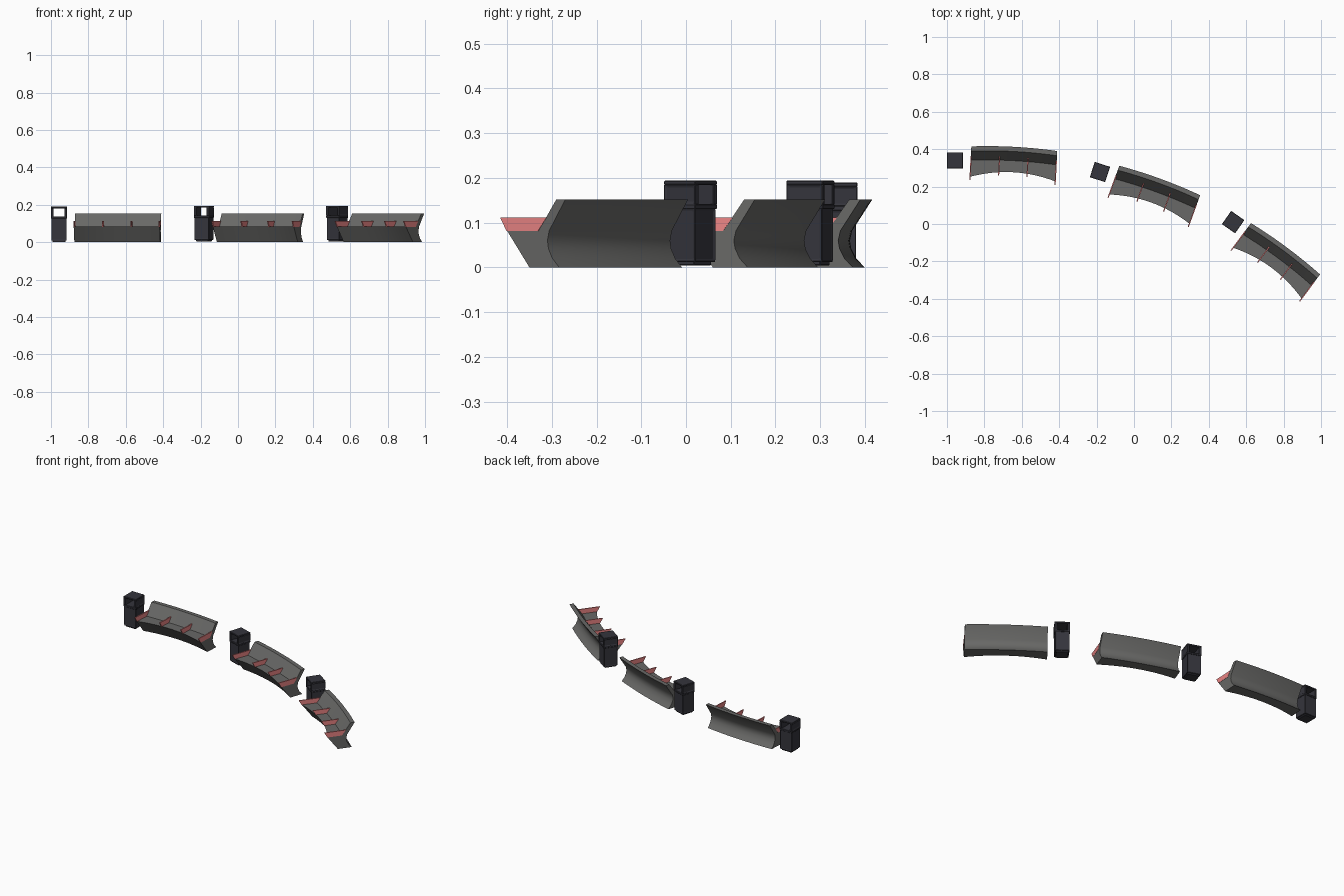
import bpy, bmesh
from math import radians
from mathutils import Matrix, Vector

if "Cube" in bpy.data.objects:
    bpy.data.objects.remove(bpy.data.objects["Cube"])


def material(name, rgb):
    m = bpy.data.materials.new(name)
    m.diffuse_color = (*rgb, 1)
    m.use_nodes = True
    m.node_tree.nodes["Principled BSDF"].inputs["Base Color"].default_value = m.diffuse_color
    return m


CONCRETE = material("dark_concrete", (0.14, 0.14, 0.135))
RED = material("red_panel", (0.85, 0.24, 0.24))
METAL = material("dark_metal", (0.035, 0.035, 0.045))
HALF = 0.23  # half length of a bench


def finish(name, bm, mat, place):
    bmesh.ops.recalc_face_normals(bm, faces=bm.faces)
    me = bpy.data.meshes.new(name)
    bm.to_mesh(me)
    bm.free()
    ob = bpy.data.objects.new(name, me)
    bpy.context.collection.objects.link(ob)
    ob.matrix_world = place
    me.materials.append(mat)
    return ob


def smooth(ob):
    bpy.ops.object.select_all(action='DESELECT')
    ob.select_set(True)
    bpy.context.view_layer.objects.active = ob
    bpy.ops.object.shade_smooth_by_angle(angle=radians(30))


# Bench cross-section: (y, z, forward bow at mid-length)
PROFILE = [(-.017, 0, .010), (-.036, .02, .010), (-.047, .042, .010),
           (-.050, .06, .010), (-.045, .082, .010), (0, .152, .010),
           (-.025, .152, .010), (-.074, .083, .010),
           (-.163, .083, .037), (-.100, 0, .030)]


def bench(i, place):
    # Curved seat and backrest lofted along the bow
    bm = bmesh.new()
    rings = []
    steps = 16
    for k in range(steps + 1):
        u = 2 * k / steps - 1
        rings.append([bm.verts.new((u * HALF, y + s * (1 - u * u), z))
                      for y, z, s in PROFILE])
    n = len(PROFILE)
    for a, b in zip(rings, rings[1:]):
        for j in range(n):
            bm.faces.new((a[j], a[(j + 1) % n], b[(j + 1) % n], b[j]))
    bm.faces.new(rings[0])
    bm.faces.new(rings[-1])
    smooth(finish(f"bench_body_{i}", bm, CONCRETE, place))

    # Four thin red armrest plates
    bm = bmesh.new()
    for u in (-1, -1 / 3, 1 / 3, 1):
        w = 1 - u * u
        f, b = .037 * w, .010 * w
        pts = [(-.076 + b, .081), (-.163 + f, .081),
               (-.181 + f, .112), (-.052 + b, .112)]
        x = u * (HALF - .002)
        face = bm.faces.new([bm.verts.new((x - .003, y, z)) for y, z in pts])
        ext = bmesh.ops.extrude_face_region(bm, geom=[face])
        vs = [v for v in ext["geom"] if isinstance(v, bmesh.types.BMVert)]
        bmesh.ops.translate(bm, verts=vs, vec=(.006, 0, 0))
    finish(f"armrest_plates_{i}", bm, RED, place)


def box(bm, lo, hi, inset_axes=""):
    lo, hi = Vector(lo), Vector(hi)
    m = Matrix.Translation((lo + hi) / 2) @ Matrix.Diagonal((*(hi - lo), 1))
    vs = bmesh.ops.create_cube(bm, size=1, matrix=m)["verts"]
    faces = list({f for v in vs for f in v.link_faces})
    for f in faces:
        f.normal_update()
    picked = [f for f in faces if any(
        abs(f.normal["xyz".index(a)]) > .9 and
        f.calc_center_median()["xyz".index(a)] * f.normal["xyz".index(a)] > .03
        for a in inset_axes)]
    if picked:
        bmesh.ops.inset_individual(bm, faces=picked, thickness=.010, depth=-.003)


def bin_unit(i, place):
    h = .043
    bm = bmesh.new()
    # Plinth and lower body with recessed panels
    box(bm, (-.034, -.034, 0), (.034, .034, .012))
    box(bm, (-.041, -.041, .008), (.041, .041, .13), "xy")
    # Hood: floor, side cheeks and lid around the through opening
    box(bm, (-h, -h, .126), (h, h, .138))
    for s in (-1, 1):
        x0, x1 = sorted((s * .029, s * h))
        box(bm, (x0, -h, .136), (x1, h, .182), "x")
    box(bm, (-h, -h, .180), (h, h, .190))
    ob = finish(f"litter_bin_{i}", bm, METAL, place)
    bev = ob.modifiers.new("soft_edges", 'BEVEL')
    bev.width = .002
    bev.segments = 1
    bev.limit_method = 'ANGLE'


def placed(x, y, z, deg):
    return Matrix.Translation((x, y, z)) @ Matrix.Rotation(radians(deg), 4, 'Z')


for i, (x, y, a) in enumerate([(-.64, .4025, -3.1), (.1375, .2325, -20),
                               (.81, -.1325, -36.6)], 1):
    bench(i, placed(x, y, 0, a))

for i, (x, y, z, a) in enumerate([(-.957, .34, 0, 0), (-.182, .278, .004, -18),
                                  (.53, .010, .004, -35)], 1):
    bin_unit(i, placed(x, y, z, a))
